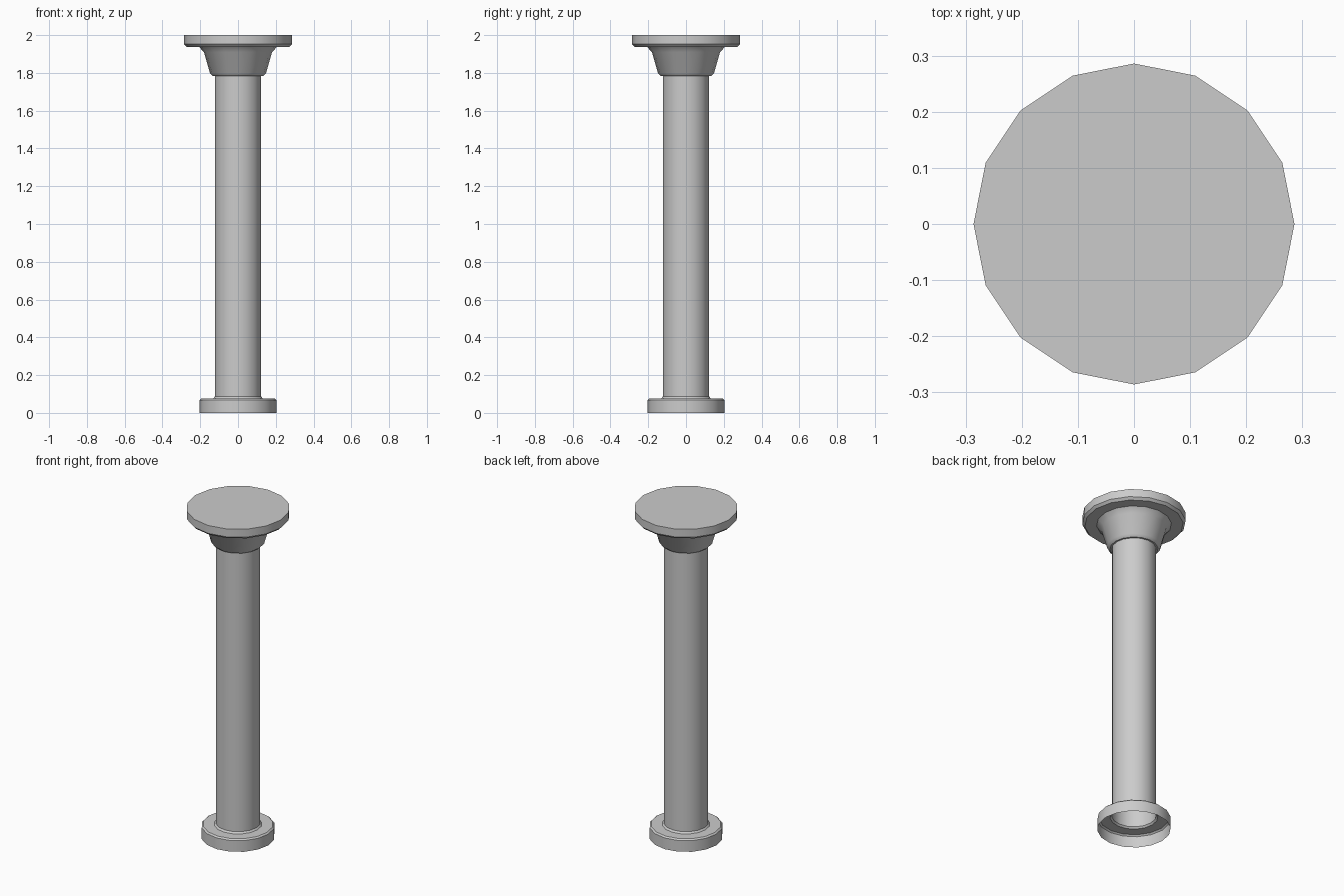
import bpy, bmesh, math

if "Cube" in bpy.data.objects:
    bpy.data.objects.remove(bpy.data.objects["Cube"])

SIDES = 16


def lathe(name, profile, cap_top=False):
    """Revolve (radius, height) points, listed bottom to top, around z."""
    bm = bmesh.new()
    rings = []
    for r, z in profile:
        rings.append([bm.verts.new((r * math.cos(2 * math.pi * i / SIDES),
                                    r * math.sin(2 * math.pi * i / SIDES), z))
                      for i in range(SIDES)])
    for low, high in zip(rings, rings[1:]):
        for i in range(SIDES):
            j = (i + 1) % SIDES
            bm.faces.new((low[i], low[j], high[j], high[i]))
    if cap_top:
        bm.faces.new(rings[-1])
    mesh = bpy.data.meshes.new(name)
    bm.to_mesh(mesh)
    bm.free()
    obj = bpy.data.objects.new(name, mesh)
    bpy.context.collection.objects.link(obj)
    bpy.ops.object.select_all(action='DESELECT')
    obj.select_set(True)
    bpy.context.view_layer.objects.active = obj
    bpy.ops.object.shade_smooth_by_angle(angle=math.radians(32))
    return obj


# Hollow base drum, open underneath, with a softened top edge
lathe("base", [(0.203, 0.0), (0.203, 0.068), (0.194, 0.076), (0.132, 0.076)])

# Open shaft with a small flare at the foot
lathe("shaft", [(0.132, 0.076), (0.123, 0.086), (0.123, 1.783)])

# Flared capital and round top plate
lathe("capital", [(0.123, 1.783), (0.133, 1.783), (0.148, 1.797),
                  (0.180, 1.91), (0.207, 1.938), (0.272, 1.938),
                  (0.286, 1.952), (0.286, 2.0)], cap_top=True)
